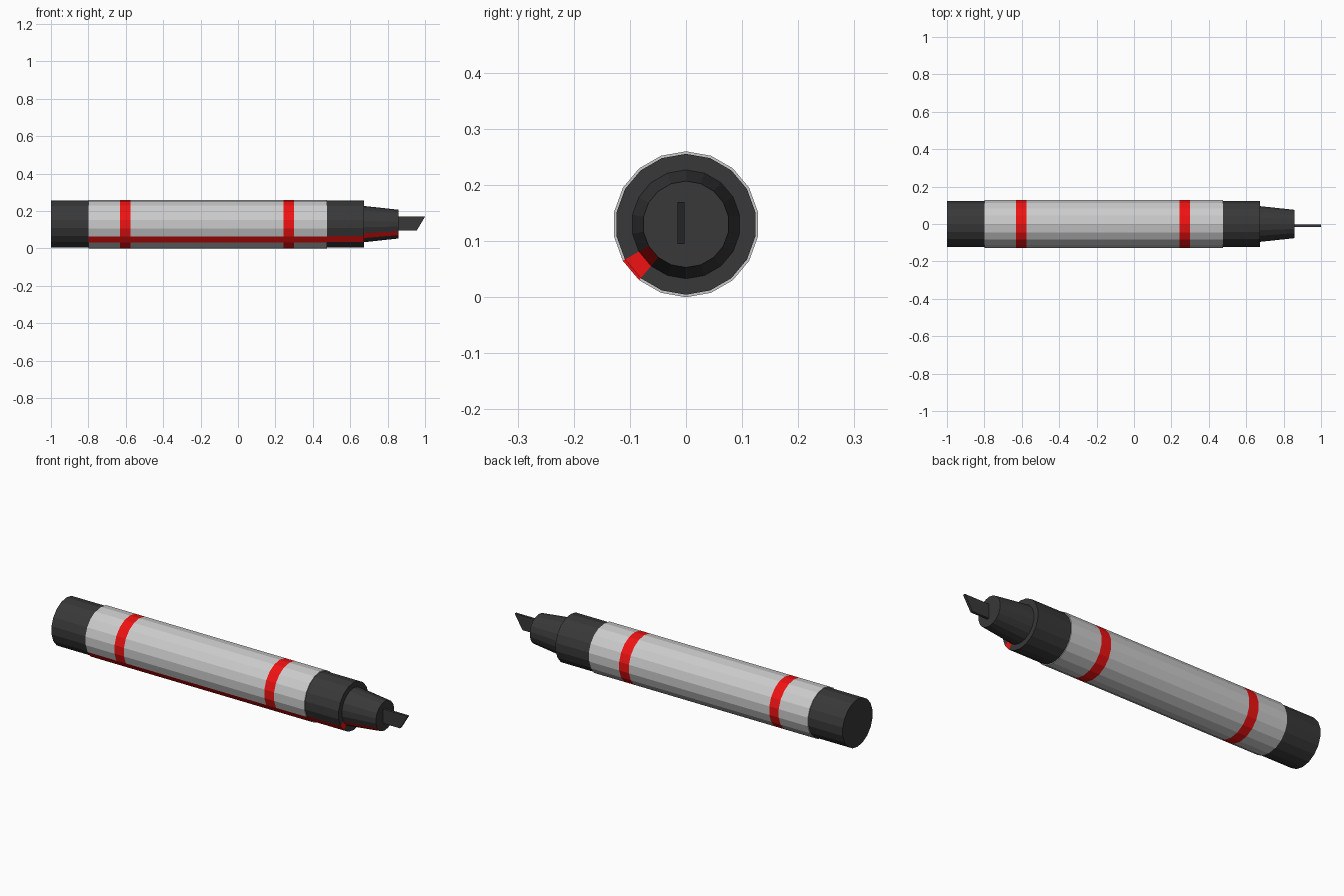
import bpy, bmesh
from math import sin, cos, radians

if "Cube" in bpy.data.objects:
    bpy.data.objects.remove(bpy.data.objects["Cube"])

SIDES = 18
AXIS_Z = 0.13
STRIPE = 11          # facet that carries the long red stripe


def material(name, color):
    m = bpy.data.materials.new(name)
    m.diffuse_color = (*color, 1)
    m.use_nodes = True
    m.node_tree.nodes["Principled BSDF"].inputs["Base Color"].default_value = m.diffuse_color
    return m


DARK = material("dark plastic", (0.04, 0.04, 0.04))
LIGHT = material("light grey", (0.6, 0.6, 0.6))
RED = material("red", (0.87, 0.006, 0.006))


def finish(bm, name, mats):
    me = bpy.data.meshes.new(name)
    bm.to_mesh(me)
    bm.free()
    for m in mats:
        me.materials.append(m)
    ob = bpy.data.objects.new(name, me)
    bpy.context.collection.objects.link(ob)
    return ob


def lathe(name, profile, base, red_segments=(), striped=True, start=False, end=False):
    """Revolve (x, radius) points around the pen axis, flat sided."""
    bm = bmesh.new()
    step = radians(360 / SIDES)
    rings = [[bm.verts.new((x, r * sin(k * step), AXIS_Z + r * cos(k * step)))
              for k in range(SIDES)] for x, r in profile]
    for i, (a, b) in enumerate(zip(rings, rings[1:])):
        for k in range(SIDES):
            n = (k + 1) % SIDES
            f = bm.faces.new((a[k], b[k], b[n], a[n]))
            f.material_index = int(i in red_segments or (striped and k == STRIPE))
    if start:
        bm.faces.new(rings[0])
    if end:
        bm.faces.new(rings[-1][::-1])
    return finish(bm, name, (base, RED))


R, RC = 0.13, 0.1255

# rear plug
lathe("rear_cap", [(-1, RC), (-0.8, RC)], DARK, striped=False, start=True)

# barrel with two red bands and a step at each end
lathe("barrel", [(-0.8, RC), (-0.8, R), (-0.63, R), (-0.575, R), (0.243, R),
                 (0.3, R), (0.477, R), (0.477, RC)], LIGHT, red_segments=(2, 4))

# front collar with its shoulder
lathe("front_collar", [(0.477, RC), (0.673, RC), (0.673, 0.097)], DARK)

# tapered nose
lathe("nose", [(0.673, 0.097), (0.857, 0.077)], DARK, end=True)

# chisel tip: slanted side outline extruded across y
bm = bmesh.new()
outline = [(0.857, 0.095), (0.955, 0.095), (1.0, 0.17), (0.857, 0.17)]
face = bm.faces.new([bm.verts.new((x, -0.0155, z)) for x, z in outline])
out = bmesh.ops.extrude_face_region(bm, geom=[face], use_keep_orig=True)
bmesh.ops.translate(bm, vec=(0, 0.013, 0),
                    verts=[g for g in out["geom"] if isinstance(g, bmesh.types.BMVert)])
bmesh.ops.recalc_face_normals(bm, faces=bm.faces[:])
finish(bm, "chisel_tip", (DARK,))
